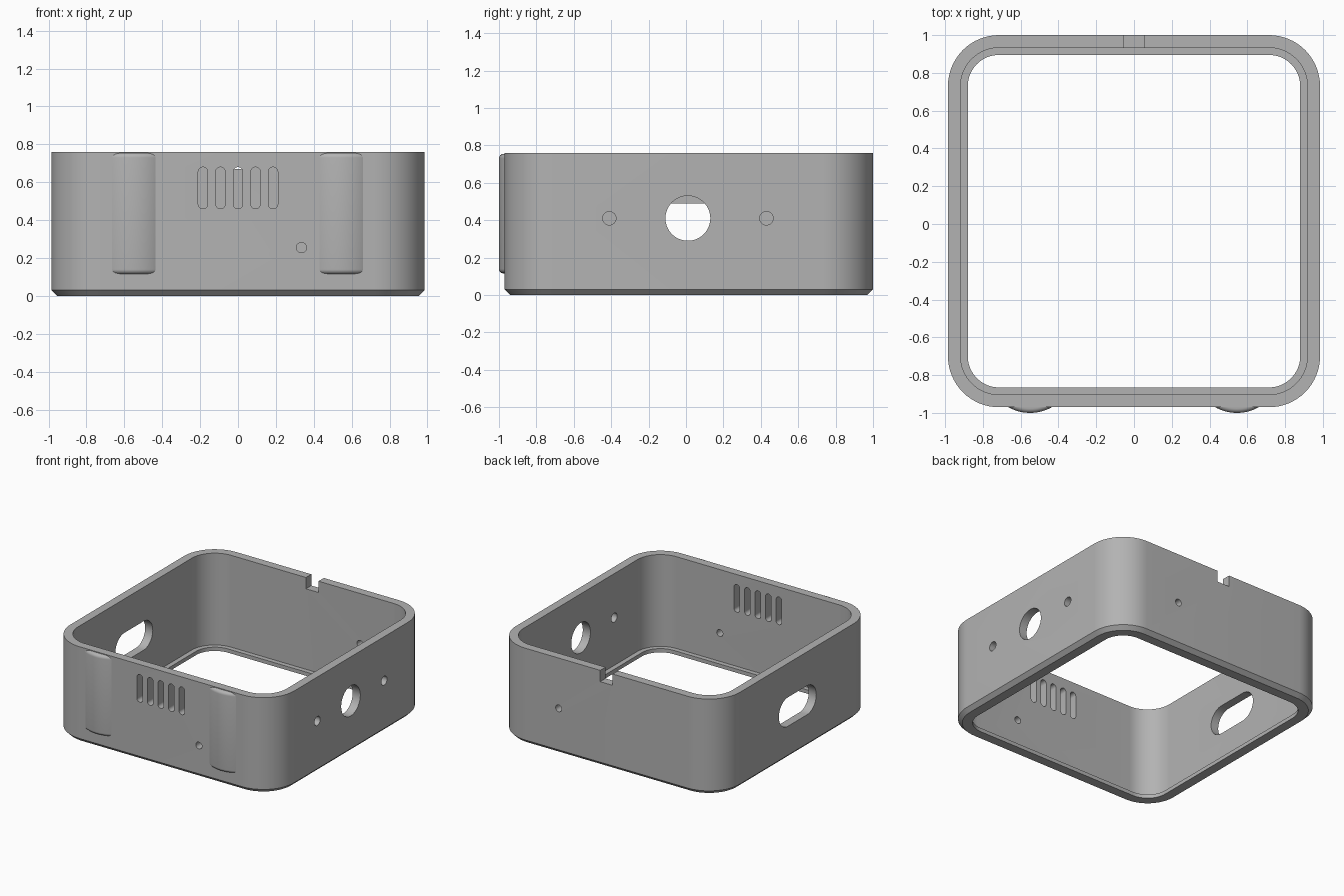
import bpy, bmesh
from math import cos, sin, pi, radians
from mathutils import Vector

cube = bpy.data.objects.get("Cube")
if cube:
    bpy.data.objects.remove(cube)

HALF = 0.985      # half the outer width
MID_Y = 0.015     # centre of the frame in depth
HEIGHT = 0.76
FRONT = MID_Y - HALF
BACK = MID_Y + HALF

grey = bpy.data.materials.new("plain_grey")
grey.use_nodes = True
colour = (0.45, 0.45, 0.45, 1)
grey.diffuse_color = colour
grey.node_tree.nodes["Principled BSDF"].inputs["Base Color"].default_value = colour


def make_object(name, bm):
    bmesh.ops.recalc_face_normals(bm, faces=bm.faces[:])
    mesh = bpy.data.meshes.new(name)
    bm.to_mesh(mesh)
    bm.free()
    mesh.materials.append(grey)
    obj = bpy.data.objects.new(name, mesh)
    bpy.context.collection.objects.link(obj)
    return obj


def smooth(obj):
    bpy.ops.object.select_all(action='DESELECT')
    obj.select_set(True)
    bpy.context.view_layer.objects.active = obj
    bpy.ops.object.shade_smooth_by_angle(angle=radians(30))


def rounded_square(bm, inset, z, steps=16):
    """Ring of vertices parallel to the outer wall, moved in by inset."""
    radius = 0.27 - inset
    core = HALF - 0.27
    ring = []
    for corner, (sx, sy) in enumerate([(1, 1), (-1, 1), (-1, -1), (1, -1)]):
        for i in range(steps + 1):
            a = (corner + i / steps) * pi / 2
            ring.append(bm.verts.new((sx * core + radius * cos(a),
                                      MID_Y + sy * core + radius * sin(a), z)))
    return ring


def add_slot(bm, centre, along, half_length, radius, normal, steps=16):
    """Prism with round ends, used to cut a hole through one wall."""
    centre, along, normal = Vector(centre), Vector(along), Vector(normal)
    across = normal.cross(along)
    outline = []
    for end in (0, 1):
        for i in range(steps + (half_length > 0)):
            a = -pi / 2 + (end + i / steps) * pi
            shift = half_length * (1 - 2 * end)
            outline.append(centre + along * (shift + radius * cos(a))
                           + across * radius * sin(a))
    lower = [bm.verts.new(p - normal * 0.15) for p in outline]
    upper = [bm.verts.new(p + normal * 0.15) for p in outline]
    bm.faces.new(lower[::-1])
    bm.faces.new(upper)
    for i in range(len(outline)):
        j = (i + 1) % len(outline)
        bm.faces.new((lower[i], lower[j], upper[j], upper[i]))


# Frame: chamfered foot, straight wall and a thin inner lip at the bottom
section = [(0.03, 0), (0, 0.03), (0, HEIGHT), (0.067, HEIGHT),
           (0.067, 0.03), (0.105, 0.03), (0.105, 0)]
bm = bmesh.new()
rings = [rounded_square(bm, inset, z) for inset, z in section]
for k, ring in enumerate(rings):
    following = rings[(k + 1) % len(rings)]
    for i in range(len(ring)):
        j = (i + 1) % len(ring)
        bm.faces.new((ring[i], ring[j], following[j], following[i]))
frame = make_object("frame", bm)

# Openings in the four walls
X, Y, Z = (1, 0, 0), (0, 1, 0), (0, 0, 1)
bm = bmesh.new()
for i in range(-2, 3):                                        # front vents
    add_slot(bm, (i * 0.0925, FRONT, 0.57), Z, 0.085, 0.025, Y)
add_slot(bm, (0.335, FRONT, 0.255), Z, 0, 0.027, Y)           # front pinhole
add_slot(bm, (0.42, BACK, 0.36), Z, 0, 0.027, Y)              # back pinhole
add_slot(bm, (HALF, 0.01, 0.41), Z, 0, 0.12, X, 32)           # round port
for y in (-0.41, 0.43):                                       # screw holes
    add_slot(bm, (HALF, y, 0.41), Z, 0, 0.036, X)
add_slot(bm, (-HALF, 0.005, 0.375), Y, 0.12, 0.115, X, 24)    # oval port
notch = bmesh.ops.create_cube(bm, size=1)["verts"]            # back notch
bmesh.ops.scale(bm, vec=(0.11, 0.3, 0.2), verts=notch)
bmesh.ops.translate(bm, vec=(0, BACK, 0.77), verts=notch)
cutter = make_object("opening_cutter", bm)
cutter.hide_render = True

cut = frame.modifiers.new("openings", 'BOOLEAN')
cut.operation = 'DIFFERENCE'
cut.solver = 'EXACT'
cut.object = cutter
bpy.ops.object.select_all(action='DESELECT')
bpy.context.view_layer.objects.active = frame
frame.select_set(True)
bpy.ops.object.modifier_apply(modifier=cut.name)
bpy.data.objects.remove(cutter)
smooth(frame)

# Front ribs: shallow slices of upright cylinders with filleted rims
RIB_RADIUS = 0.235
for side, x in (("left", 0.545), ("right", -0.55)):
    bm = bmesh.new()
    bmesh.ops.create_cone(bm, cap_ends=True, segments=96, radius1=RIB_RADIUS,
                          radius2=RIB_RADIUS, depth=0.64)
    rims = [e for e in bm.edges if abs(e.verts[0].co.z - e.verts[1].co.z) < 0.01]
    bmesh.ops.bevel(bm, geom=rims, offset=0.025, segments=6, profile=0.5,
                    affect='EDGES')
    bmesh.ops.translate(bm, vec=(x, RIB_RADIUS - 1, 0.435), verts=bm.verts[:])
    bmesh.ops.bisect_plane(bm, geom=bm.verts[:] + bm.edges[:] + bm.faces[:],
                           plane_co=(0, FRONT + 0.005, 0), plane_no=Y,
                           clear_outer=True)
    bmesh.ops.holes_fill(bm, edges=[e for e in bm.edges if e.is_boundary])
    smooth(make_object(side + "_front_rib", bm))
